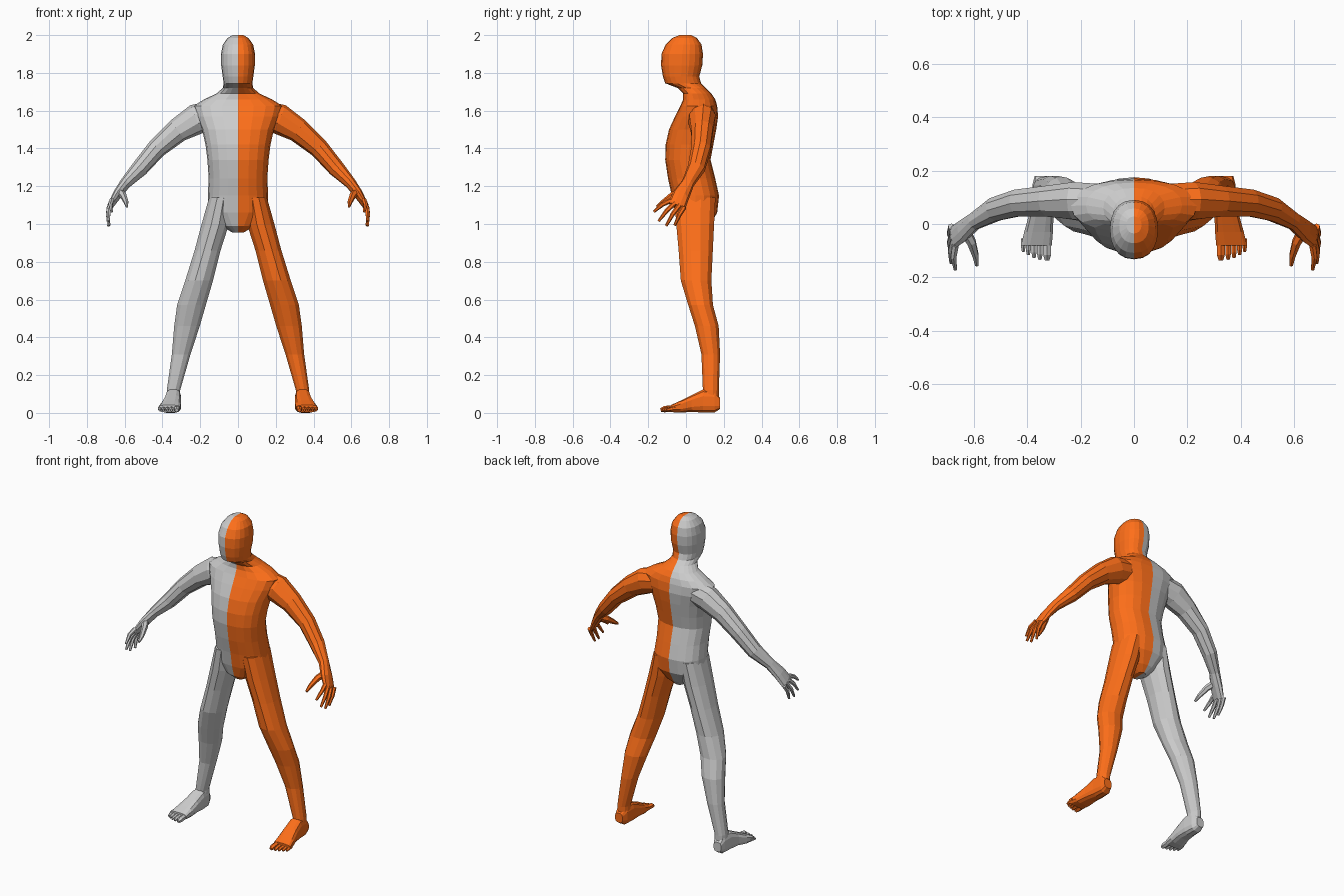
import bpy, bmesh, math
from mathutils import Vector

ORANGE = bpy.data.materials.new("orange")
ORANGE.diffuse_color = (1.0, 0.16, 0.01, 1)


def ring(c, u, v, n=10, p=1.0, half=False):
    """Super-elliptic ring around c; half rings run from front to back on +x."""
    def f(t):
        return math.copysign(abs(t) ** p, t) if abs(t) > 1e-6 else 0.0
    c, u, v = Vector(c), Vector(u), Vector(v)
    if half:
        angs = [-math.pi / 2 + math.pi * i / n for i in range(n + 1)]
    else:
        angs = [2 * math.pi * (i + 0.5) / n for i in range(n)]
    return [c + u * f(math.cos(a)) + v * f(math.sin(a)) for a in angs]


def loft(name, rings, closed=True):
    """Skin the rings, then make an orange copy on +x and a grey mirror on -x."""
    for side, s in (("right", 1), ("left", -1)):
        bm = bmesh.new()
        rows = [[bm.verts.new((p.x * s, p.y, p.z)) for p in r] for r in rings]
        n = len(rows[0])
        for a, b in zip(rows, rows[1:]):
            for i in range(n if closed else n - 1):
                j = (i + 1) % n
                bm.faces.new((a[i], a[j], b[j], b[i]))
        bm.faces.new(rows[0][::-1])
        bm.faces.new(rows[-1])
        # fill the body's open midline only while fixing the normals
        lid = None
        if not closed:
            loop = [r[0] for r in rows] + [r[-1] for r in reversed(rows)]
            lid = bm.faces.new(loop)
        bmesh.ops.recalc_face_normals(bm, faces=bm.faces)
        if lid:
            bmesh.ops.delete(bm, geom=[lid], context='FACES_ONLY')
        me = bpy.data.meshes.new(f"{name}_{side}")
        bm.to_mesh(me)
        bm.free()
        if s > 0:
            me.materials.append(ORANGE)
        bpy.context.collection.objects.link(bpy.data.objects.new(me.name, me))


def tube(name, pts, ref=(0, 1, 0), n=8):
    """Limb along (x, y, z, thickness, width); width lies along ref."""
    rings = []
    for i, (x, y, z, t, w) in enumerate(pts):
        d = (Vector(pts[min(i + 1, len(pts) - 1)][:3]) - Vector(pts[max(i - 1, 0)][:3])).normalized()
        v = Vector(ref)
        v = (v - d * v.dot(d)).normalized()
        rings.append(ring((x, y, z), v.cross(d) * t, v * w, n))
    loft(name, rings)


# Torso, neck and head: z, half width, front y, back y
body = [(.955, .03, .0, .09), (.99, .09, -.04, .125), (1.06, .16, -.06, .165),
        (1.15, .16, -.075, .175), (1.24, .155, -.095, .155), (1.34, .162, -.11, .13),
        (1.42, .172, -.108, .145), (1.50, .19, -.09, .16), (1.57, .22, -.058, .17),
        (1.625, .235, -.03, .165), (1.66, .18, -.015, .155), (1.69, .115, -.015, .135),
        (1.72, .08, -.045, .105), (1.745, .076, -.11, .08), (1.78, .081, -.122, .07),
        (1.84, .089, -.132, .086), (1.90, .09, -.13, .09), (1.95, .08, -.108, .082),
        (1.985, .055, -.072, .058), (2.0, .028, -.035, .028)]
loft("body", [ring((0, (f + b) / 2, z), (w, 0, 0), (0, (b - f) / 2, 0), 10, .88, True)
              for z, w, f, b in body], closed=False)

# Legs: z, inner x, outer x, front y, back y
leg = [(1.14, .03, .155, -.065, .16), (1.0, .045, .195, -.055, .152), (.86, .09, .232, -.042, .145),
       (.70, .13, .282, -.03, .137), (.57, .168, .325, .01, .145), (.46, .2, .34, .045, .175),
       (.31, .25, .352, .08, .182), (.12, .305, .378, .088, .175), (.04, .305, .38, .08, .175)]
loft("leg", [ring(((i + o) / 2, (f + b) / 2, z), ((o - i) / 2, 0, 0), (0, (b - f) / 2, 0), 12, .95)
             for z, i, o, f, b in leg])

# Feet: y, inner x, outer x, bottom z, top z
foot = [(.18, .32, .372, .02, .08), (.15, .305, .38, 0, .12), (.09, .3, .385, 0, .125),
        (.03, .3, .395, .005, .095), (-.03, .302, .412, 0, .065), (-.08, .306, .424, .004, .042)]
loft("foot", [ring(((i + o) / 2, y, (a + b) / 2), ((o - i) / 2, 0, 0), (0, 0, (b - a) / 2), 12, .65)
              for y, i, o, a, b in foot])

# Toes
for k, (x, tip, r) in enumerate([(.325, -.134, .017), (.352, -.132, .012), (.374, -.126, .011),
                                 (.395, -.115, .011), (.414, -.103, .01)]):
    tube(f"toe_{k + 1}", [(x, -.055, .024, r, r), (x, tip + .02, .02, r, r),
                          (x, tip, .014, r * .6, r * .6)], (0, 0, 1), 6)

# Arm and palm
tube("arm", [(.12, .08, 1.58, .075, .07), (.22, .085, 1.555, .082, .072), (.32, .085, 1.495, .065, .06),
             (.43, .08, 1.40, .052, .053), (.52, .055, 1.295, .045, .047), (.597, .01, 1.215, .03, .034),
             (.64, -.025, 1.155, .024, .046), (.676, -.05, 1.095, .015, .048)], (.1, .9, -.42), 10)

# Fingers, fanned from index to little finger
tips = [(.668, -.17, 1.065), (.684, -.145, 1.015), (.686, -.105, .99), (.682, -.06, .992)]
for k, tip in enumerate(tips):
    a = Vector((.668, -.08, 1.125)).lerp(Vector((.682, -.01, 1.09)), k / 3)
    m = a.lerp(Vector(tip), .5) + Vector((.007, 0, .008))
    tube(f"finger_{k + 1}", [(*a, .014, .014), (*m, .012, .012), (*tip, .007, .007)], (0, .7, -.7), 6)

# Thumb
tube("thumb", [(.635, -.02, 1.175, .022, .022), (.607, -.07, 1.15, .018, .02),
               (.592, -.12, 1.115, .013, .014), (.588, -.155, 1.092, .007, .007)], (0, .6, -.8), 6)
